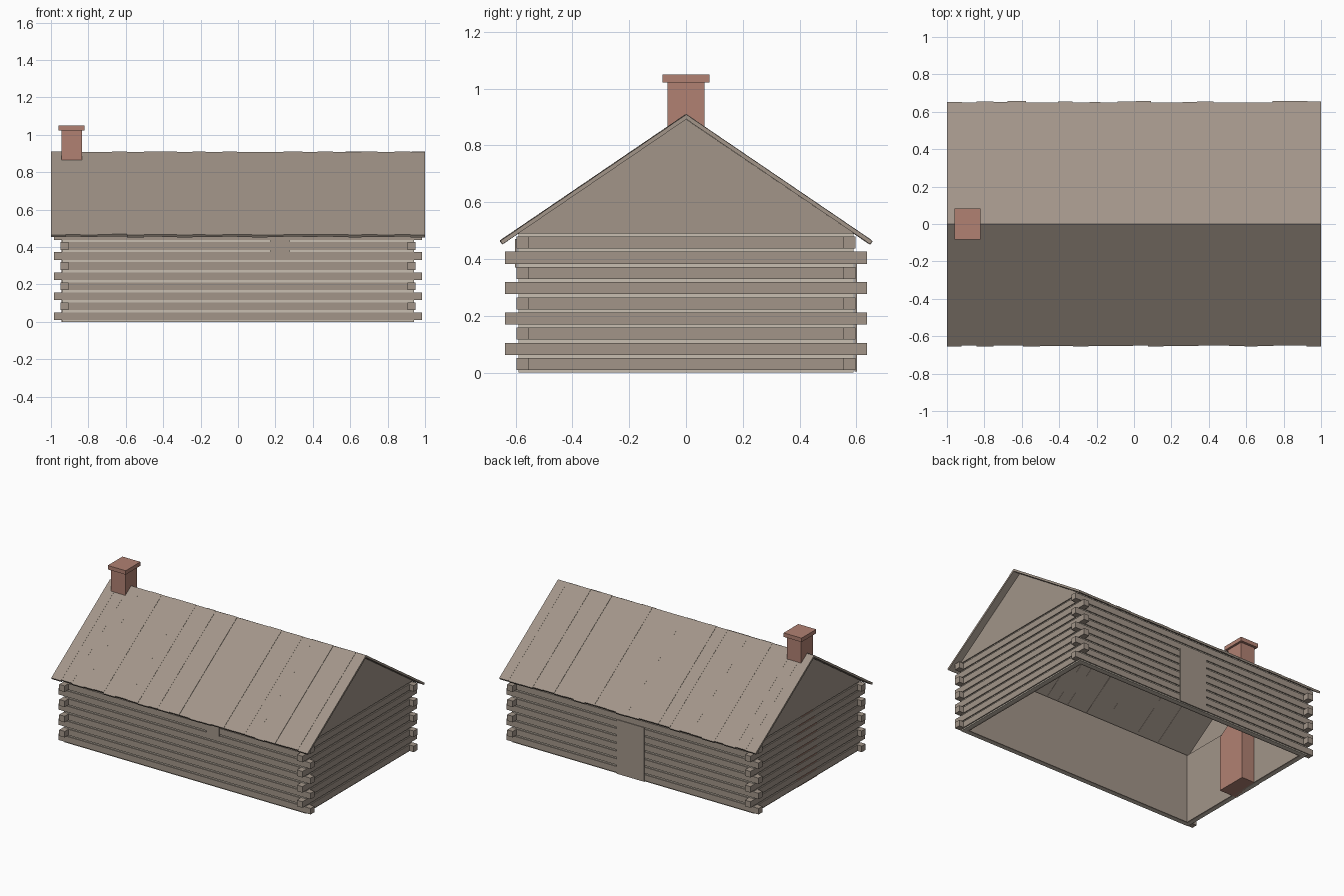
import bpy, bmesh, random

random.seed(4)
cube = bpy.data.objects.get("Cube")
if cube:
    bpy.data.objects.remove(cube, do_unlink=True)


def material(name, rgb):
    mat = bpy.data.materials.new(name)
    mat.use_nodes = True
    mat.diffuse_color = (*rgb, 1)
    mat.node_tree.nodes["Principled BSDF"].inputs["Base Color"].default_value = (*rgb, 1)
    return mat


WOOD = material("weathered wood", (0.36, 0.30, 0.25))
CHINK = material("pale chinking", (0.58, 0.52, 0.44))
BRICK = material("red brick", (0.44, 0.22, 0.17))


def finish(name, bm, mat):
    bmesh.ops.recalc_face_normals(bm, faces=bm.faces)
    mesh = bpy.data.meshes.new(name)
    bm.to_mesh(mesh)
    bm.free()
    mesh.materials.append(mat)
    obj = bpy.data.objects.new(name, mesh)
    bpy.context.collection.objects.link(obj)
    return obj


def loft(bm, a, b):
    """Close a solid between two matching loops of points."""
    va, vb = [bm.verts.new(p) for p in a], [bm.verts.new(p) for p in b]
    bm.faces.new(va)
    bm.faces.new(vb)
    for i in range(len(a)):
        j = (i + 1) % len(a)
        bm.faces.new((va[i], va[j], vb[j], vb[i]))


def ring(x0, x1, y0, y1, z):
    return [(x0, y0, z), (x1, y0, z), (x1, y1, z), (x0, y1, z)]


def box(bm, x0, x1, y0, y1, z0, z1):
    loft(bm, ring(x0, x1, y0, y1, z0), ring(x0, x1, y0, y1, z1))


def prism(bm, profile, x0, x1):
    """Extrude a (y, z) profile along x."""
    loft(bm, [(x0, y, z) for y, z in profile], [(x1, y, z) for y, z in profile])


def span(side, near, far):
    return sorted((side * near, side * far))


# Wall dimensions: outer faces, log thickness, rows and projecting ends
WX, WY, LOG, ROWS, PITCH, TALL = 0.95, 0.597, 0.043, 9, 0.0535, 0.0425
ENDX, ENDY, WALL_TOP = 0.985, 0.638, 0.49

# Interlocking logs, alternating which pair of walls projects at the corners
for name, along_x in (("front_log", True), ("back_log", True),
                      ("left_log", False), ("right_log", False)):
    side = -1 if name in ("front_log", "right_log") else 1
    bm = bmesh.new()
    for row in range(ROWS):
        z = 0.0085 + row * PITCH
        projects = (row % 2 == 0) == along_x
        if along_x:
            half = ENDX if projects else WX - LOG
            box(bm, -half, half, *span(side, WY - LOG, WY), z, z + TALL)
        else:
            half = ENDY if projects else WY - LOG
            box(bm, *span(side, WX - LOG, WX), -half, half, z, z + TALL)
    finish(name + "s", bm, WOOD)

# Chinking set back behind the logs, and plain lining inside
chinking, lining = bmesh.new(), bmesh.new()
for side in (-1, 1):
    for bm, out, inn in ((chinking, 0.008, 0.035), (lining, 0.034, 0.046)):
        box(bm, out - WX, WX - out, *span(side, WY - inn, WY - out), 0, WALL_TOP)
        box(bm, *span(side, WX - inn, WX - out), inn - WY, WY - inn, 0, WALL_TOP)
finish("wall_chinking", chinking, CHINK)
finish("wall_lining", lining, WOOD)

# Gable ends
RIDGE, SLOPE, THICK = 0.909, 0.68, 0.017
for name, side in (("left_gable", 1), ("right_gable", -1)):
    bm = bmesh.new()
    prism(bm, [(-0.592, WALL_TOP), (0.592, WALL_TOP), (0, RIDGE - THICK)],
          *span(side, 0.93, WX))
    finish(name, bm, WOOD)

# Roof boards of slightly uneven width, length and lift
for name, side in (("front_roof_boards", -1), ("back_roof_boards", 1)):
    bm = bmesh.new()
    count = 24
    cuts = [-1 + 2 * i / count for i in range(count + 1)]
    cuts[1:-1] = [c + random.uniform(-0.012, 0.012) for c in cuts[1:-1]]
    for x0, x1 in zip(cuts, cuts[1:]):
        eave = random.uniform(0.649, 0.657)
        top = RIDGE + random.uniform(-0.002, 0.002)
        inner = eave - 0.008
        prism(bm, [(0, top), (side * eave, top - SLOPE * eave),
                   (side * inner, top - THICK - SLOPE * inner), (0, top - THICK)],
              x0, x1)
    finish(name, bm, WOOD)

# Door at the back and small shutter at the front
bm = bmesh.new()
box(bm, -0.095, 0.12, WY - 0.004, WY + 0.005, 0.003, 0.385)
finish("door", bm, WOOD)
bm = bmesh.new()
box(bm, 0.175, 0.275, -WY - 0.005, -WY + 0.004, 0.37, 0.47)
finish("window_shutter", bm, WOOD)

# Chimney: wide hearth, sloped shoulder, stack and cap
bm = bmesh.new()
levels = [ring(-0.945, -0.805, -0.11, 0.11, 0), ring(-0.945, -0.805, -0.11, 0.11, 0.39),
          ring(-0.945, -0.835, -0.065, 0.065, 0.47), ring(-0.945, -0.835, -0.065, 0.065, 1.025)]
for low, high in zip(levels, levels[1:]):
    loft(bm, low, high)
bmesh.ops.remove_doubles(bm, verts=bm.verts, dist=0.0001)
inside = [f for f in bm.faces if abs(f.normal.z) > 0.99
          and 0.1 < f.calc_center_median().z < 1]
bmesh.ops.delete(bm, geom=inside, context="FACES_ONLY")
finish("chimney_stack", bm, BRICK)
bm = bmesh.new()
box(bm, -0.96, -0.82, -0.082, 0.082, 1.022, 1.05)
finish("chimney_cap", bm, BRICK)
